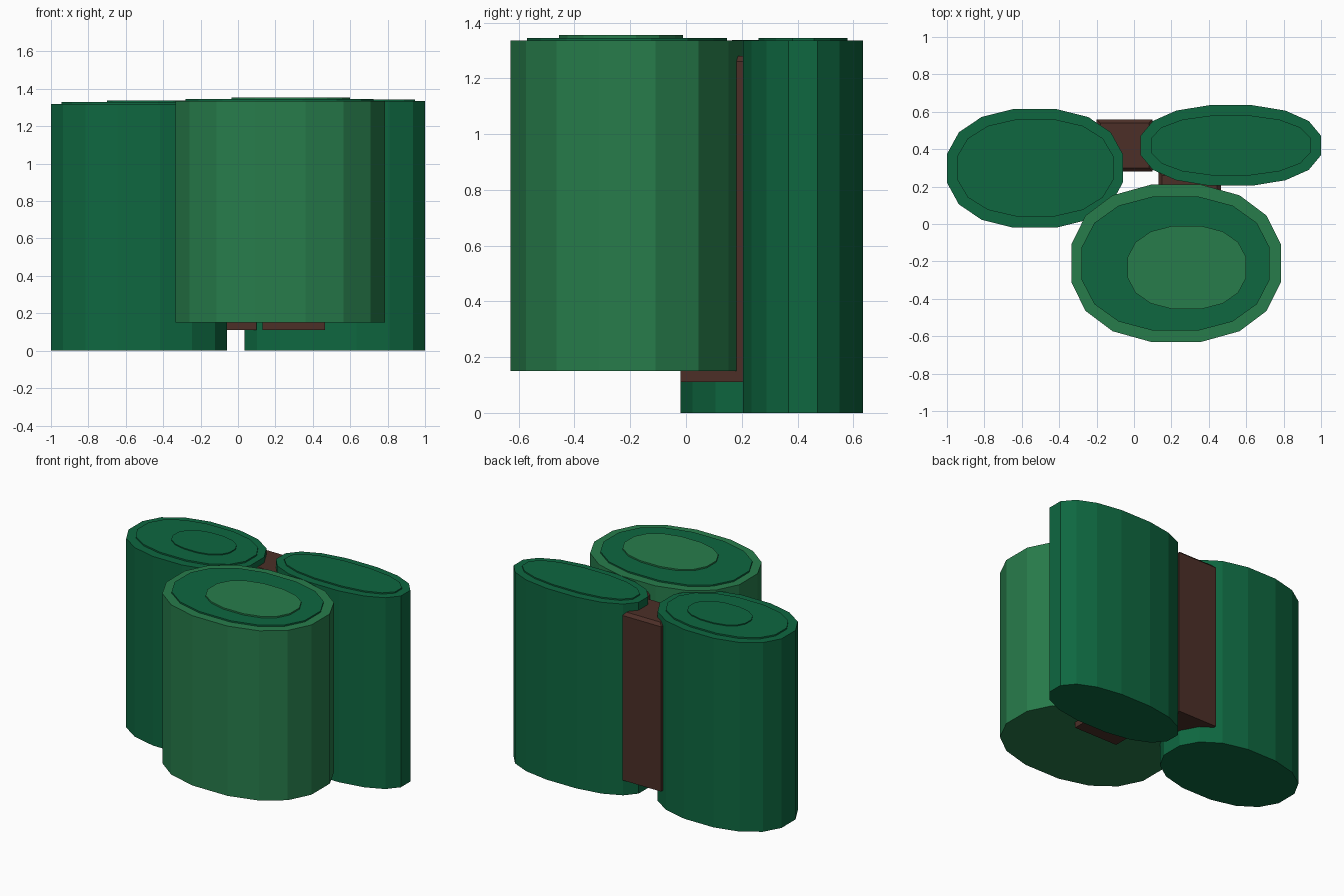
import bpy, bmesh, math

if "Cube" in bpy.data.objects:
    bpy.data.objects.remove(bpy.data.objects["Cube"])


def material(name, rgb):
    m = bpy.data.materials.new(name)
    m.diffuse_color = (*rgb, 1)
    m.use_nodes = True
    m.node_tree.nodes["Principled BSDF"].inputs["Base Color"].default_value = m.diffuse_color
    return m


DARK = material("dark green", (0.0044, 0.136, 0.051))
LIGHT = material("light green", (0.0203, 0.202, 0.0704))
BROWN = material("brown", (0.072, 0.0284, 0.0203))


def make_object(name, bm, mat):
    bmesh.ops.recalc_face_normals(bm, faces=bm.faces)
    me = bpy.data.meshes.new(name)
    bm.to_mesh(me)
    bm.free()
    me.materials.append(mat)
    ob = bpy.data.objects.new(name, me)
    bpy.context.collection.objects.link(ob)
    return ob


def squircle_prism(name, x, y, z, mat, power=0.88, sides=16):
    """Slightly squared oval filling the x, y and z ranges."""
    cx, cy = sum(x) / 2, sum(y) / 2
    rx, ry = (x[1] - x[0]) / 2, (y[1] - y[0]) / 2
    top = math.cos(math.pi / sides)

    def bulge(v):
        return math.copysign(abs(v / top) ** power, v)

    bm = bmesh.new()
    ring = []
    for i in range(sides):
        a = 2 * math.pi * (i + 0.5) / sides
        ring.append(bm.verts.new((cx + rx * bulge(math.cos(a)),
                                  cy + ry * bulge(math.sin(a)), z[0])))
    base = bm.faces.new(ring)
    out = bmesh.ops.extrude_face_region(bm, geom=[base], use_keep_orig=True)
    for v in out["geom"]:
        if isinstance(v, bmesh.types.BMVert):
            v.co.z = z[1]
    return make_object(name, bm, mat)


def branch_block(name, x, y, z, bevel=0.02):
    """Box with a chamfered top rim."""
    bm = bmesh.new()
    levels = []
    for h, d in ((z[0], 0), (z[1] - bevel, 0), (z[1], bevel)):
        levels.append([bm.verts.new((px, py, h)) for px, py in (
            (x[0] + d, y[0] + d), (x[1] - d, y[0] + d),
            (x[1] - d, y[1] - d), (x[0] + d, y[1] - d))])
    for lo, hi in zip(levels, levels[1:]):
        for i in range(4):
            j = (i + 1) % 4
            bm.faces.new((lo[i], lo[j], hi[j], hi[i]))
    bm.faces.new(levels[0])
    bm.faces.new(levels[-1])
    return make_object(name, bm, BROWN)


# Left leaf clump with two raised top layers
squircle_prism("left_clump", (-1.0, -0.06), (-0.02, 0.615), (0, 1.32), DARK)
squircle_prism("left_top_layer", (-0.945, -0.11), (0.04, 0.56), (1.32, 1.33), DARK)
squircle_prism("left_top_centre", (-0.70, -0.26), (0.165, 0.455), (1.33, 1.337), DARK)

# Right leaf clump with one raised top layer
squircle_prism("right_clump", (0.035, 1.0), (0.205, 0.635), (0, 1.335), DARK)
squircle_prism("right_top_layer", (0.09, 0.945), (0.26, 0.58), (1.335, 1.344), DARK)

# Front leaf clump, raised off the ground, with two top layers
squircle_prism("front_clump", (-0.335, 0.785), (-0.63, 0.21), (0.15, 1.335), LIGHT)
squircle_prism("front_top_layer", (-0.28, 0.725), (-0.57, 0.147), (1.335, 1.345), DARK)
squircle_prism("front_top_centre", (-0.035, 0.60), (-0.455, -0.01), (1.345, 1.355), LIGHT)

# Wooden connectors between the clumps
branch_block("back_connector", (-0.20, 0.10), (0.28, 0.56), (0.11, 1.28))
branch_block("front_connector", (0.13, 0.465), (-0.02, 0.28), (0.11, 1.28))
